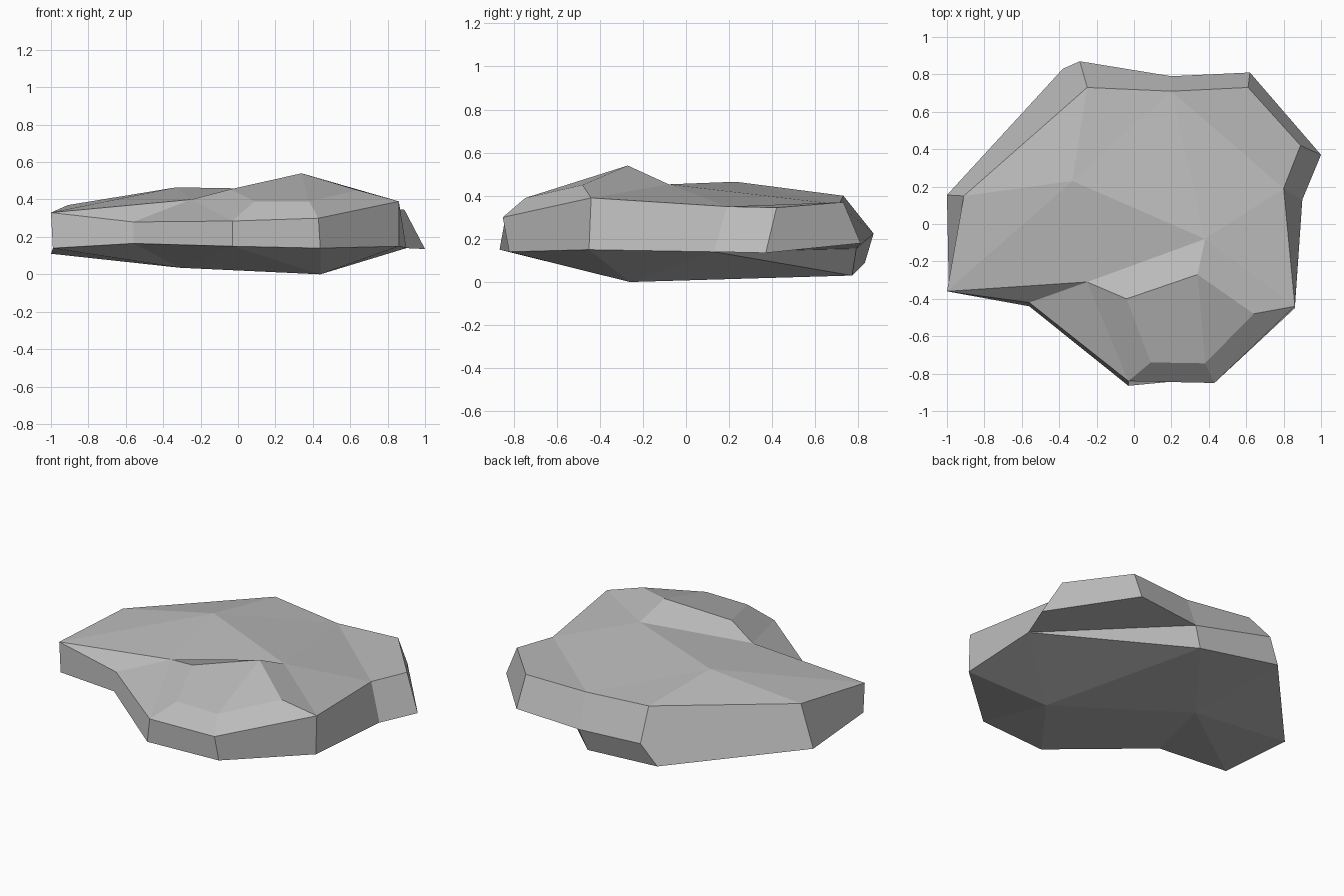
import bpy
import bmesh

# Remove the default cube only
default_cube = bpy.data.objects.get("Cube")
if default_cube:
    bpy.data.objects.remove(default_cube, do_unlink=True)


def make_material(name, colour):
    material = bpy.data.materials.new(name)
    material.use_nodes = True
    material.diffuse_color = colour
    shader = next(n for n in material.node_tree.nodes if n.type == 'BSDF_PRINCIPLED')
    shader.inputs["Base Color"].default_value = colour
    shader.inputs["Roughness"].default_value = 0.9
    return material


bm = bmesh.new()


def add_points(points):
    return [bm.verts.new(point) for point in points]


def face(*corners):
    bm.faces.new(corners)


def fan(centre, path):
    """Triangles from one point to every step of a path."""
    for start, end in zip(path, path[1:]):
        face(centre, start, end)


def strip(upper, lower):
    """Quads between two paths of equal length."""
    for i in range(len(upper) - 1):
        face(upper[i], upper[i + 1], lower[i + 1], lower[i])


# Upper rim of the slab, counter-clockwise from the left front corner
rim = add_points([
    (-1, -.36, .33), (-.56, -.42, .28), (-.03, -.84, .285), (.43, -.85, .3),
    (.86, -.44, .39), (.8, .19, .35), (.89, .42, .345), (.61, .73, .37),
    (.2, .71, .36), (-.25, .73, .4), (-.91, .15, .37)])

# Lower rim, matching corner for corner
base = add_points([
    (-.99, -.36, .14), (-.56, -.44, .165), (-.03, -.865, .15), (.44, -.82, .14),
    (.86, -.45, .15), (.9, .13, .14), (1, .37, .135), (.62, .81, .18),
    (.2, .79, .155), (-.29, .87, .225), (-1, .155, .11)])

# High points on top: rear hump, hollow, peak and the ridge running off it
hump, hollow, peak, ridge, ridge_end = add_points([
    (-.33, .23, .465), (.38, -.08, .453), (.34, -.27, .54),
    (-.04, -.4, .455), (-.25, -.31, .4)])
shoulder = add_points([(.09, -.74, .39), (.38, -.745, .39), (.64, -.48, .45)])

# Low points underneath
back_foot, back_chip, belly, keel = add_points([
    (.15, .77, .03), (-.38, .83, .09), (-.31, .18, .035), (.44, -.26, 0)])

# Side walls; the left back wall has an extra chipped corner
strip(rim[:10], base[:10])
face(rim[9], rim[10], base[10], back_chip, base[9])
face(rim[10], rim[0], base[0], base[10])

# Rear half of the top
fan(hump, [hollow, rim[8], rim[9], rim[10], rim[0], ridge_end, hollow])
fan(hollow, [rim[4], rim[5], rim[8]])
face(*rim[5:9])

# Front half of the top, with the raised peak
fan(ridge_end, rim[:3])
strip(rim[2:5], shoulder)
face(rim[2], shoulder[0], ridge, ridge_end)
face(ridge_end, ridge, peak, hollow)
face(ridge, shoulder[0], shoulder[1], peak)
face(peak, shoulder[1], shoulder[2])
face(peak, shoulder[2], rim[4], hollow)

# Underside
fan(belly, [keel, back_foot, back_chip, base[10], base[0], base[1], base[2], keel])
fan(keel, base[2:6] + [back_foot])
face(base[5], base[8], back_foot)
face(*base[5:9])
face(base[8], base[9], back_chip, back_foot)

bmesh.ops.recalc_face_normals(bm, faces=bm.faces[:])
mesh = bpy.data.meshes.new("flat_rock")
bm.to_mesh(mesh)
bm.free()
mesh.materials.append(make_material("stone grey", (.5, .5, .5, 1)))
bpy.context.scene.collection.objects.link(bpy.data.objects.new("flat_rock", mesh))
